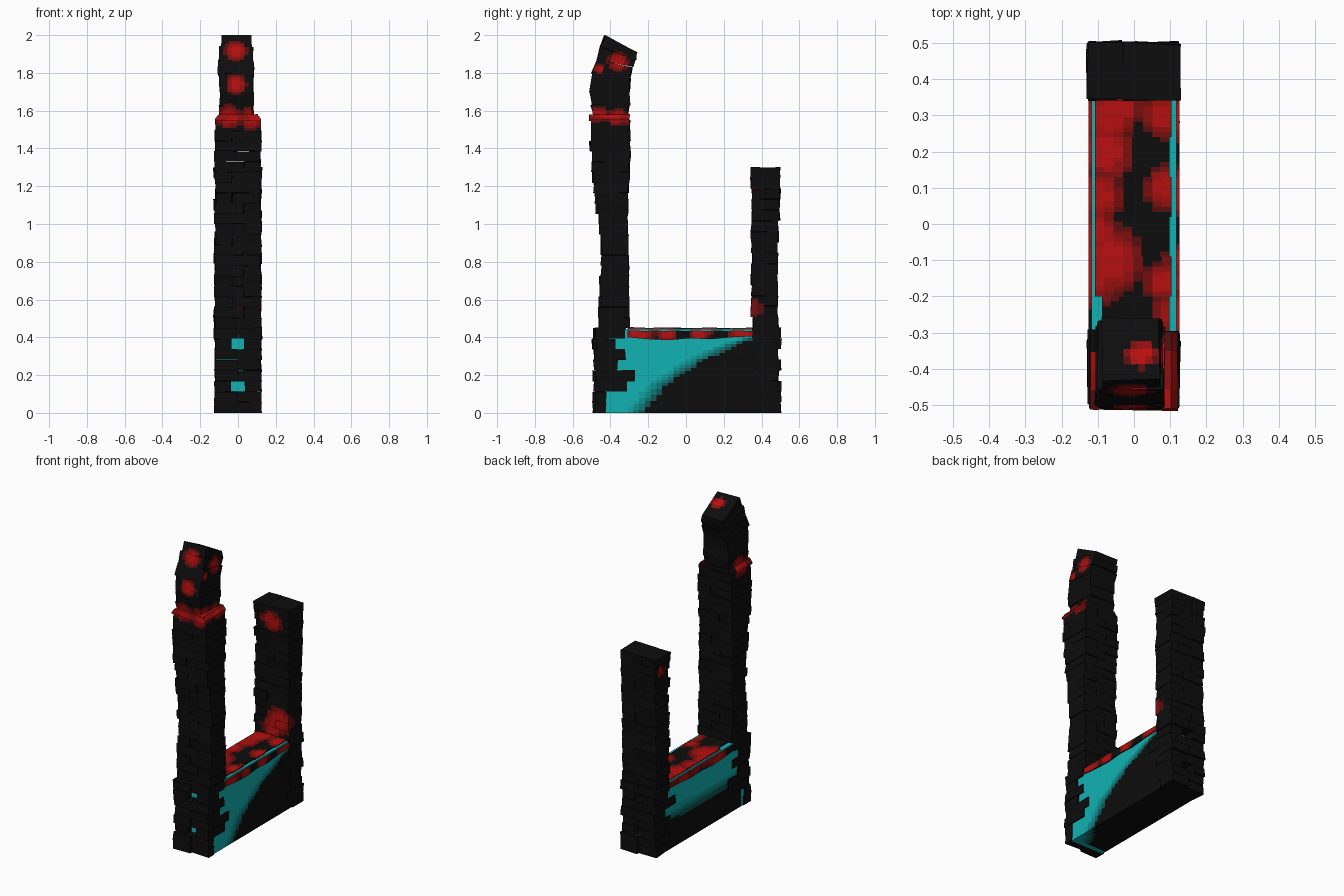
import bpy, bmesh, random
from mathutils import Vector

if "Cube" in bpy.data.objects:
    bpy.data.objects.remove(bpy.data.objects["Cube"])

random.seed(7)
STEPS = 5


def mat(name, col):
    m = bpy.data.materials.new(name)
    m.diffuse_color = (*col, 1)
    m.use_nodes = True
    m.node_tree.nodes["Principled BSDF"].inputs["Base Color"].default_value = m.diffuse_color
    return m


# Stepped ramps from black to each glow colour
DARK = Vector((0.004, 0.004, 0.004))
def ramp(name, col):
    return [mat(f"{name}_{i}", DARK.lerp(Vector(col), i / STEPS)) for i in range(STEPS + 1)]

RED = ramp("ember_red", (0.48, 0.005, 0.005))
CYAN = ramp("cyan", (0.006, 0.45, 0.45))


def lerp_table(t, z):
    """Piecewise linear lookup in rows (z, a, b...)."""
    if z <= t[0][0]:
        return t[0][1:]
    for p, q in zip(t, t[1:]):
        if z <= q[0]:
            k = (z - p[0]) / (q[0] - p[0])
            return [a + (b - a) * k for a, b in zip(p[1:], q[1:])]
    return t[-1][1:]


# Red patches: centre, radius
SPOTS = [((-.01, -.47, 1.92), .065), ((-.01, -.51, 1.74), .06), ((.09, -.36, 1.86), .06),
         ((.09, -.46, 1.82), .03), ((.02, -.36, 1.96), .05), ((0, .345, 1.2), .08),
         ((.05, .345, .56), .1), ((.0, .345, .5), .08), ((-.05, -.505, 1.57), .07),
         ((.07, -.505, 1.56), .07), ((.11, -.36, 1.57), .06), ((.1, -.45, 1.58), .05),
         ((-.11, -.4, 1.57), .07), ((-.12, .43, 1.2), .04)]
CAP_SPOTS = [((-.07, .3, .45), .09), ((-.08, .2, .45), .09), ((-.1, .08, .45), .08),
             ((-.1, -.02, .45), .06), ((-.07, -.1, .45), .11), ((.08, .3, .45), .07),
             ((.09, .1, .45), .07), ((.08, -.16, .45), .06), ((-.03, .32, .45), .06),
             ((.12, .3, .42), .09), ((.12, -.25, .42), .09), ((.12, -.1, .42), .06),
             ((.12, .07, .42), .06), ((-.12, .2, .42), .08), ((-.12, -.15, .42), .1)]


def spot_field(spots):
    return lambda c: max(1.6 * (1 - (c - Vector(p)).length / r) for p, r in spots)


def wall_field(c):
    edge, = lerp_table([(0, -.27), (.15, -.15), (.27, .03), (.38, .27), (.45, .6)], c.z)
    right = (edge - c.y) / .12 + .5
    left = (c.z - .17) / .1
    k = min(max((c.x + .12) / .24, 0), 1)
    if c.y < -.41 or c.z > .435:
        return 1
    return left * (1 - k) + right * k


def hexa(bm, x0, x1, lo, hi, jit=0.0, cuts=3):
    """Block between two rails (y front, z front, y back, z back), corners jittered."""
    vs = []
    for yf, zf, yb, zb in (lo, hi):
        for x, y, z in ((x0, yf, zf), (x1, yf, zf), (x1, yb, zb), (x0, yb, zb)):
            j = [random.uniform(-jit, jit) for _ in range(3)]
            vs.append(bm.verts.new((x + j[0], y + j[1], min(2.0, max(0, z + j[2] * .5)))))
    fs = [bm.faces.new([vs[i] for i in f]) for f in
          ((3, 2, 1, 0), (4, 5, 6, 7), (0, 1, 5, 4), (1, 2, 6, 5), (2, 3, 7, 6), (3, 0, 4, 7))]
    if cuts:
        edges = list({e for f in fs for e in f.edges})
        bmesh.ops.subdivide_edges(bm, edges=edges, cuts=cuts, use_grid_fill=True)


def finish(bm, name, mats, field):
    for f in bm.faces:
        v = min(max(field(f.calc_center_median()), 0), 1)
        f.material_index = round(v * STEPS)
    me = bpy.data.meshes.new(name)
    bm.to_mesh(me)
    bm.free()
    for m in mats:
        me.materials.append(m)
    ob = bpy.data.objects.new(name, me)
    bpy.context.collection.objects.link(ob)


def course_stack(name, z0, z1, n, profile, half, spread=.009):
    """Stacked courses of two bricks with an alternating seam."""
    bm = bmesh.new()
    h = (z1 - z0) / n
    for i in range(n):
        a, b = z0 + i * h, z0 + (i + 1) * h
        yf, yb = lerp_table(profile, (a + b) / 2)
        seam = .03 if i % 2 else -.03
        for x0, x1 in ((-half, seam), (seam, half)):
            o = random.uniform(-spread, spread)
            w = random.uniform(-.004, .006)
            x0b, x1b = (x0 - w, x1) if x0 == -half else (x0, x1 + w)
            hexa(bm, x0b, x1b, (yf + o, a, yb + o * .4, a), (yf + o, b, yb + o * .4, b), .004)
    finish(bm, name, RED, spot_field(SPOTS))


def quoins(name, outer, inner_ends, sign):
    """Toothed corner bricks at both edges of the wall end."""
    bm = bmesh.new()
    h = .45 / 8
    for i, inner in enumerate(inner_ends):
        for s in (-1, 1):
            o = outer + random.uniform(-.012, .012)
            e = inner + random.uniform(-.01, .01)
            y0, y1 = sorted((o, e))
            seam = s * (.035 if i in (2, 6) else .0)
            x0, x1 = sorted((seam, s * (.123 + .004 * (i == 7))))
            hexa(bm, x0, x1, (y0, i * h, y1, i * h), (y0, i * h + h, y1, i * h + h), .004, 1)
    finish(bm, name, RED, lambda c: 0)


# Low wall between the pillars
bm = bmesh.new()
hexa(bm, -.118, .118, (-.43, 0, .42, 0), (-.43, .443, .42, .443), 0, 27)
finish(bm, "low_wall", CYAN, wall_field)

# Wall coping: side bands and top slab in uneven segments
bm = bmesh.new()
ys = [-.31, -.2, -.09, .02, .13, .24, .352]
low = [.40, .39, .385, .395, .39, .40, .405]
top = [.455, .45, .453, .449, .452, .448, .452]
for i in range(6):
    hexa(bm, -.126, .126, (ys[i], low[i], ys[i + 1], low[i + 1]),
         (ys[i], .436, ys[i + 1], .434), 0, 5)
    xr = .098 + .006 * (i % 2)
    hexa(bm, -.108 + .02 * (i == 0), xr, (ys[i], .42, ys[i + 1], .42),
         (ys[i], top[i], ys[i + 1], top[i + 1]), 0, 7)
finish(bm, "wall_coping", RED, spot_field(CAP_SPOTS))

# Toothed bases of the pillars
quoins("front_base", -.485, [-.42, -.43, -.31, -.27, -.37, -.32, -.37, -.315], -1)
quoins("back_base", .495, [.39, .35, .38, .34, .38, .28, .36, .35], 1)

# Tall leaning front shaft
course_stack("front_shaft", .45, 1.55, 20,
             [(.45, -.465, -.30), (.8, -.445, -.305), (1.0, -.46, -.31), (1.2, -.485, -.305),
              (1.35, -.50, -.295), (1.55, -.505, -.30)], .12)

# Short back shaft
course_stack("back_shaft", .45, 1.30, 15,
             [(.45, .35, .485), (.9, .35, .485), (1.08, .35, .495), (1.3, .348, .50)], .124)

# Sloped red ledge under the crown
bm = bmesh.new()
hexa(bm, -.12, .12, (-.515, 1.545, -.30, 1.545), (-.51, 1.56, -.30, 1.56), .003)
for v in bm.verts:
    if v.co.z > 1.557:
        v.co.x *= .85
        v.co.z += .02
finish(bm, "shaft_ledge", RED, spot_field(SPOTS))

# Narrow broken crown, bending backward
rails = [(-.49, 1.56, -.305, 1.56), (-.503, 1.63, -.30, 1.63), (-.51, 1.70, -.30, 1.70),
         (-.50, 1.80, -.295, 1.775), (-.475, 1.87, -.28, 1.83), (-.455, 1.94, -.265, 1.87),
         (-.432, 2.0, -.262, 1.91)]
widths = [(-.10, .078), (-.097, .082), (-.098, .078), (-.105, .086), (-.097, .08), (-.09, .072)]
bm = bmesh.new()
for lo, hi, (x0, x1) in zip(rails, rails[1:], widths):
    hexa(bm, x0, x1, lo, hi, .006, 7)
finish(bm, "front_crown", RED, spot_field(SPOTS))
